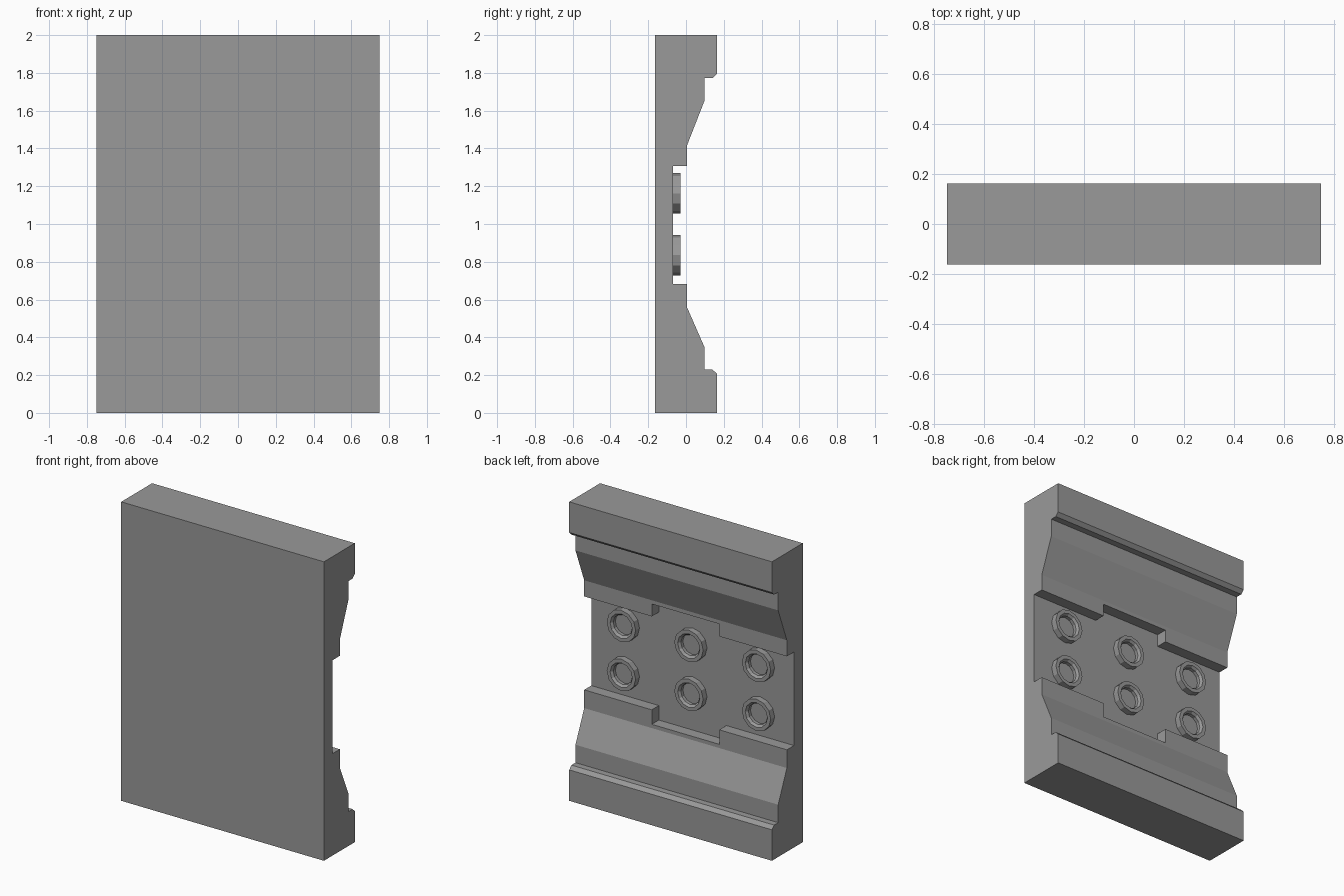
import bpy, bmesh, math

if "Cube" in bpy.data.objects:
    bpy.data.objects.remove(bpy.data.objects["Cube"])

# Single stone grey
grey = bpy.data.materials.new("stone_grey")
grey.use_nodes = True
colour = (0.32, 0.32, 0.32, 1)
grey.diffuse_color = colour
grey.node_tree.nodes["Principled BSDF"].inputs["Base Color"].default_value = colour

DEPTH, FLOOR = 0.163, -0.07


def make_object(name, bm):
    bmesh.ops.recalc_face_normals(bm, faces=bm.faces)
    mesh = bpy.data.meshes.new(name)
    bm.to_mesh(mesh)
    bm.free()
    mesh.materials.append(grey)
    obj = bpy.data.objects.new(name, mesh)
    bpy.context.collection.objects.link(obj)
    return obj


def extrude_profile(name, points, half_width):
    """Sweep a (y, z) outline along x."""
    bm = bmesh.new()
    face = bm.faces.new([bm.verts.new((-half_width, y, z)) for y, z in points])
    new = bmesh.ops.extrude_face_region(bm, geom=[face])["geom"]
    verts = [v for v in new if isinstance(v, bmesh.types.BMVert)]
    bmesh.ops.translate(bm, verts=verts, vec=(2 * half_width, 0, 0))
    return make_object(name, bm)


# Slab with stepped mouldings above and below a recessed panel
upper = [(DEPTH, 2), (DEPTH, 1.795), (0.14, 1.772), (0.097, 1.772),
         (0.097, 1.65), (0.005, 1.415), (0.005, 1.307), (FLOOR, 1.307)]
lower = [(FLOOR, 0.682), (0.005, 0.682), (0.005, 0.56), (0.097, 0.35),
         (0.097, 0.23), (0.14, 0.23), (DEPTH, 0.207), (DEPTH, 0)]
slab = extrude_profile("wall_panel", upper + lower + [(-DEPTH, 0), (-DEPTH, 2)], 0.75)

# Wider middle section of the recess
notch = extrude_profile("notch_cutter", [(FLOOR, 0.585), (0.05, 0.585),
                                         (0.05, 1.39), (FLOOR, 1.39)], 0.25)
notch.hide_render = True
cut = slab.modifiers.new("notch", "BOOLEAN")
cut.operation, cut.solver, cut.object = "DIFFERENCE", "EXACT", notch
bpy.context.view_layer.objects.active = slab
bpy.ops.object.modifier_apply(modifier=cut.name)
bpy.data.objects.remove(notch)


def stud(name, x, z, sides=12):
    """Hollow round stud, lathed from (radius, y) rings."""
    rings = [(0.107, FLOOR), (0.107, -0.029), (0.082, -0.029),
             (0.07, -0.045), (0.07, FLOOR + 0.003)]
    bm = bmesh.new()
    loops = []
    for r, y in rings:
        angles = [2 * math.pi * i / sides for i in range(sides)]
        loops.append([bm.verts.new((x + r * math.cos(a), y, z + r * math.sin(a)))
                      for a in angles])
    for a, b in zip(loops, loops[1:]):
        for i in range(sides):
            j = (i + 1) % sides
            bm.faces.new((a[i], a[j], b[j], b[i]))
    bm.faces.new(loops[0])
    bm.faces.new(loops[-1])
    make_object(name, bm)


# Two rows of three studs
for row, z in (("lower", 0.835), ("upper", 1.162)):
    for column, x in (("right", -0.5), ("middle", 0), ("left", 0.5)):
        stud(f"{row}_{column}_stud", x, z)
